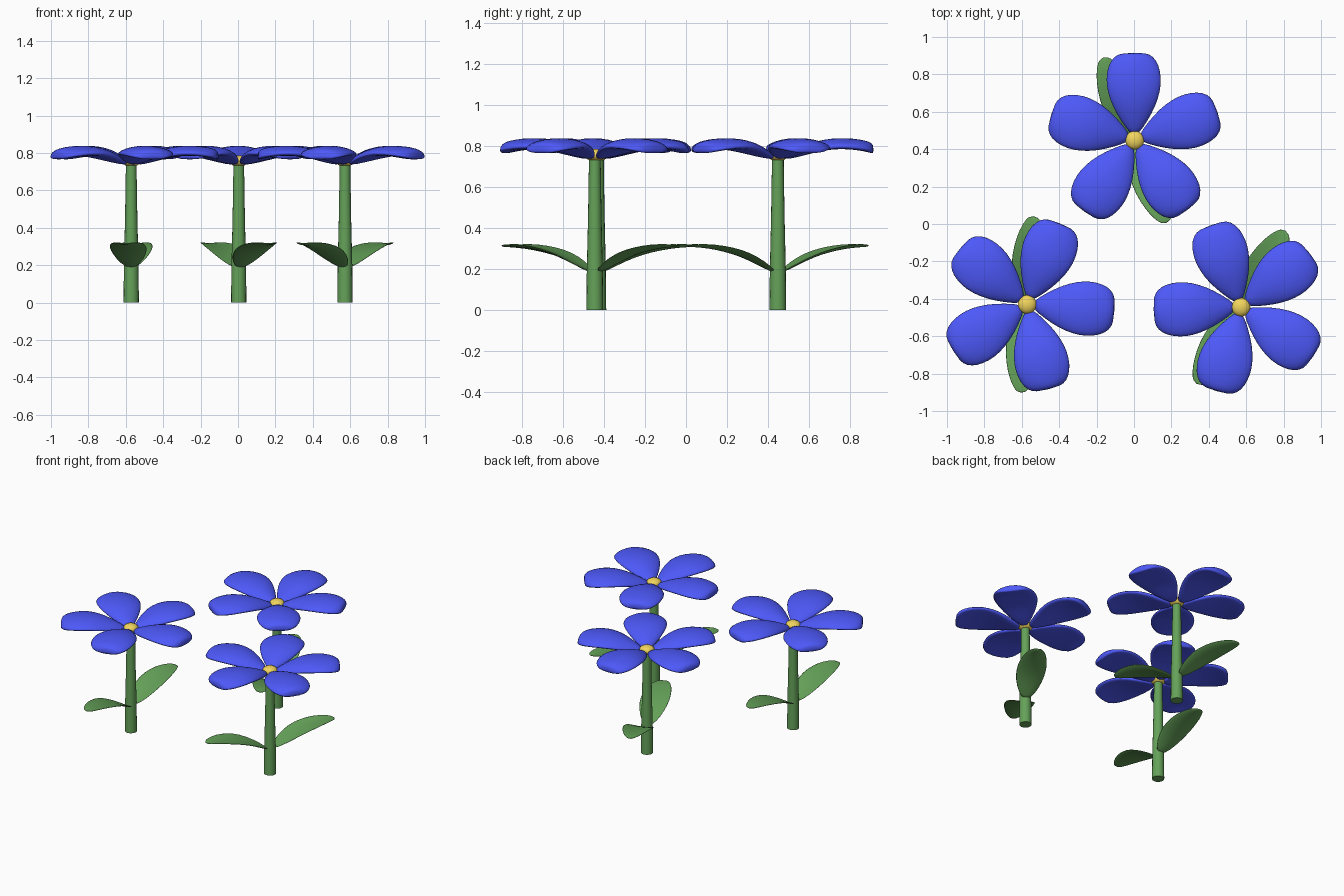
import bpy, bmesh
from math import sin, cos, pi, radians
from mathutils import Matrix

if "Cube" in bpy.data.objects:
    bpy.data.objects.remove(bpy.data.objects["Cube"])


def material(name, color):
    m = bpy.data.materials.new(name)
    m.diffuse_color = (*color, 1)
    m.use_nodes = True
    m.node_tree.nodes["Principled BSDF"].inputs["Base Color"].default_value = m.diffuse_color
    return m


BLUE = material("petal_blue", (0.075, 0.10, 0.95))
GREEN = material("leaf_green", (0.13, 0.36, 0.10))
YELLOW = material("centre_yellow", (0.88, 0.66, 0.11))


def finish(name, bm, mat, matrix, subdiv=0):
    bmesh.ops.recalc_face_normals(bm, faces=bm.faces)
    mesh = bpy.data.meshes.new(name)
    bm.to_mesh(mesh)
    bm.free()
    mesh.materials.append(mat)
    ob = bpy.data.objects.new(name, mesh)
    ob.matrix_world = matrix
    bpy.context.collection.objects.link(ob)
    for p in mesh.polygons:
        p.use_smooth = True
    if subdiv:
        ob.modifiers.new("smooth", 'SUBSURF').levels = subdiv
        ob.modifiers["smooth"].render_levels = subdiv
    return ob


def loft(rings):
    """Skin closed rings of points and cap both ends."""
    bm = bmesh.new()
    loops = [[bm.verts.new(p) for p in ring] for ring in rings]
    n = len(loops[0])
    for a, b in zip(loops, loops[1:]):
        for i in range(n):
            j = (i + 1) % n
            bm.faces.new((a[i], a[j], b[j], b[i]))
    bm.faces.new(loops[0])
    bm.faces.new(loops[-1])
    return bm


def blade(rows, thick, droop, sides=12):
    """Petal or leaf along +x: rows of (reach, half width, height)."""
    widest = max(r[1] for r in rows)
    rings = []
    for x, w, z in rows:
        th = thick * min(1, 0.4 + w / widest)
        ring = []
        for k in range(sides):
            t = 2 * pi * k / sides
            drop = droop * (w / widest) * cos(t) ** 2
            ring.append((x, 1.03 * w * cos(t), z + th * sin(t) - drop))
        rings.append(ring)
    return loft(rings)


PETAL = [(0.03, 0.020, 0.748), (0.10, 0.070, 0.771), (0.18, 0.116, 0.798),
         (0.26, 0.143, 0.813), (0.33, 0.150, 0.815), (0.40, 0.138, 0.808),
         (0.447, 0.108, 0.797), (0.468, 0.065, 0.785)]
LEAF = [(0.02, 0.030, 0.185), (0.09, 0.076, 0.222), (0.18, 0.100, 0.264),
        (0.27, 0.100, 0.290), (0.36, 0.082, 0.307), (0.43, 0.055, 0.313),
        (0.475, 0.022, 0.313)]
STEM = [(0.041, 0.0), (0.039, 0.2), (0.033, 0.45), (0.029, 0.70), (0.029, 0.75)]


def flower(n, x, y, petal_angle, leaf_angle):
    base = Matrix.Translation((x, y, 0))

    # Tapered stem
    rings = [[(r * cos(2 * pi * k / 16), r * sin(2 * pi * k / 16), z) for k in range(16)]
             for r, z in STEM]
    stem = finish(f"stem_{n}", loft(rings), GREEN, base)
    bpy.ops.object.select_all(action='DESELECT')
    stem.select_set(True)
    bpy.context.view_layer.objects.active = stem
    bpy.ops.object.shade_smooth_by_angle(angle=radians(40))

    # Five plump, arched petals
    for k in range(5):
        turn = Matrix.Rotation(radians(petal_angle + 72 * k), 4, 'Z')
        finish(f"petal_{n}_{k + 1}", blade(PETAL, 0.028, 0.018), BLUE, base @ turn, 1)

    # Opposite pair of slightly cupped leaves
    for k in range(2):
        turn = Matrix.Rotation(radians(leaf_angle + 180 * k), 4, 'Z')
        finish(f"leaf_{n}_{k + 1}", blade(LEAF, 0.007, -0.018), GREEN, base @ turn, 1)

    # Low domed flower centre
    bm = bmesh.new()
    bmesh.ops.create_uvsphere(bm, u_segments=20, v_segments=10, radius=0.05)
    bmesh.ops.scale(bm, vec=(1, 1, 0.6), verts=bm.verts)
    finish(f"flower_centre_{n}", bm, YELLOW, base @ Matrix.Translation((0, 0, 0.757)))


flower(1, 0.004, 0.448, 91, 111)
flower(2, -0.571, -0.43, -4, 86)
flower(3, 0.572, -0.445, 182, 60)
